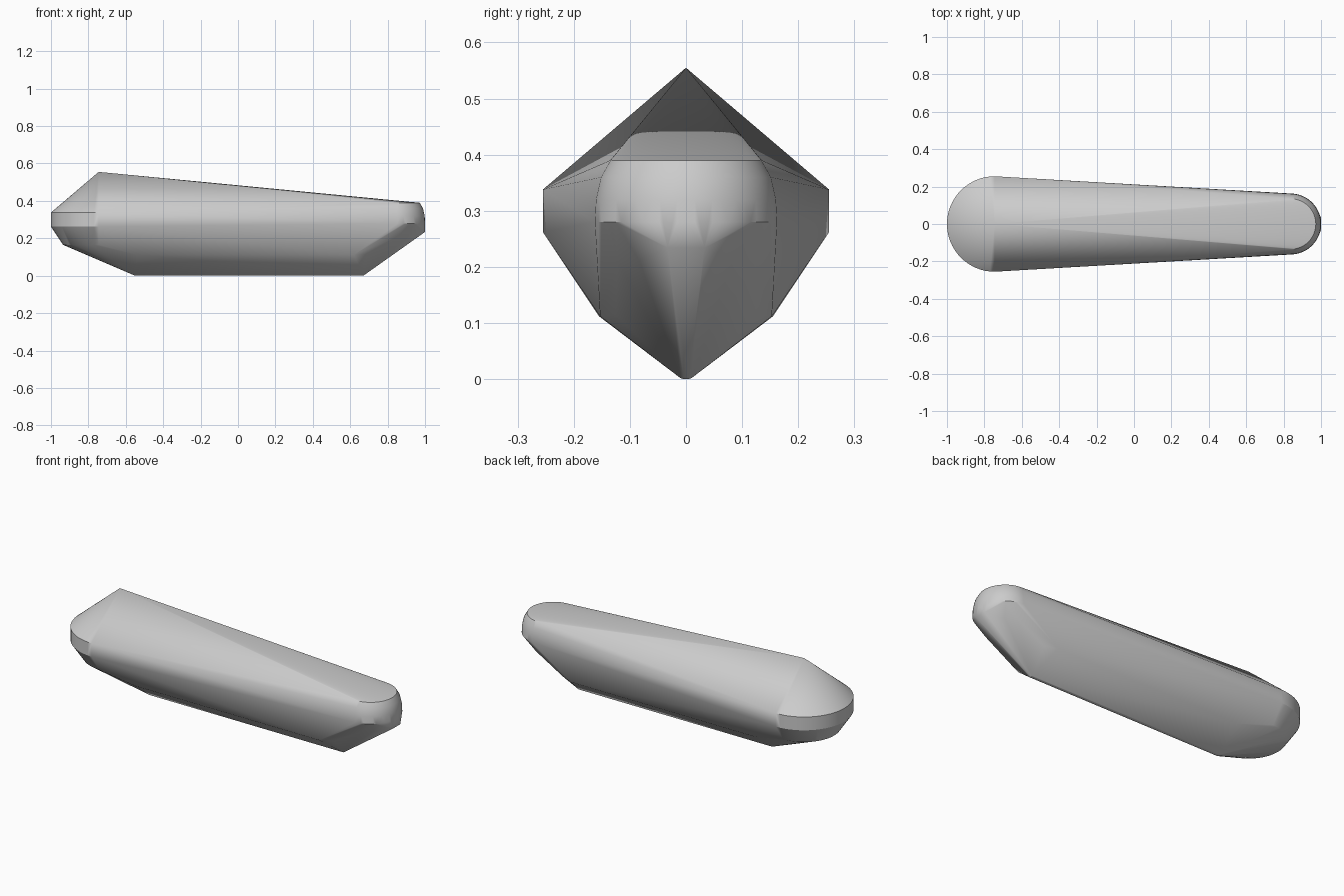
import bpy, bmesh
from math import pi, cos, sin, radians

cube = bpy.data.objects.get("Cube")
if cube:
    bpy.data.objects.remove(cube, do_unlink=True)

grey = bpy.data.materials.new("plain grey")
grey.use_nodes = True
colour = (0.6, 0.6, 0.6, 1)
grey.diffuse_color = colour
grey.node_tree.nodes["Principled BSDF"].inputs["Base Color"].default_value = colour

BIG_X, SMALL_X = -0.745, 0.837


def arc(x, radius, z, direction, steps=32):
    """Half circle around x that bulges toward +x or -x."""
    return [(x + direction * radius * cos(a), radius * sin(a), z)
            for a in (pi * (i / steps - 0.5) for i in range(steps + 1))]


def mirrored(points):
    return [(x, side * y, z) for x, y, z in points for side in (-1, 1)]


# Broad end: cone tip, upright band and tapered underside
points = [(BIG_X, 0, 0.555)]
for radius, z in ((0.255, 0.338), (0.255, 0.262), (0.19, 0.165)):
    points += arc(BIG_X, radius, z, -1)

# Narrow end: flat top with a rounded shoulder
for radius, z in ((0.135, 0.39), (0.152, 0.36), (0.161, 0.32), (0.163, 0.28)):
    points += arc(SMALL_X, radius, z, 1)

# Narrow end underside facets, chine and keel
points += mirrored([(1.0, 0.033, 0.234), (0.91, 0.083, 0.211), (0.86, 0.122, 0.211),
                    (0.69, 0.125, 0.115), (0.62, 0.153, 0.112),
                    (-0.54, 0.155, 0.112),
                    (0.67, 0.01, 0.002), (-0.55, 0.01, 0.002),
                    (0.67, 0.004, 0), (-0.55, 0.004, 0)])

# Stretch one convex skin over the outline points
bm = bmesh.new()
for p in points:
    bm.verts.new(p)
bmesh.ops.convex_hull(bm, input=bm.verts[:])
bmesh.ops.delete(bm, geom=[v for v in bm.verts if not v.link_faces], context="VERTS")
bmesh.ops.dissolve_limit(bm, angle_limit=radians(0.3), verts=bm.verts[:], edges=bm.edges[:])
bmesh.ops.recalc_face_normals(bm, faces=bm.faces[:])
mesh = bpy.data.meshes.new("tapered_body")
bm.to_mesh(mesh)
bm.free()
mesh.materials.append(grey)

body = bpy.data.objects.new("tapered_body", mesh)
bpy.context.collection.objects.link(body)
bpy.context.view_layer.objects.active = body
body.select_set(True)
bpy.ops.object.shade_smooth_by_angle(angle=radians(30))
